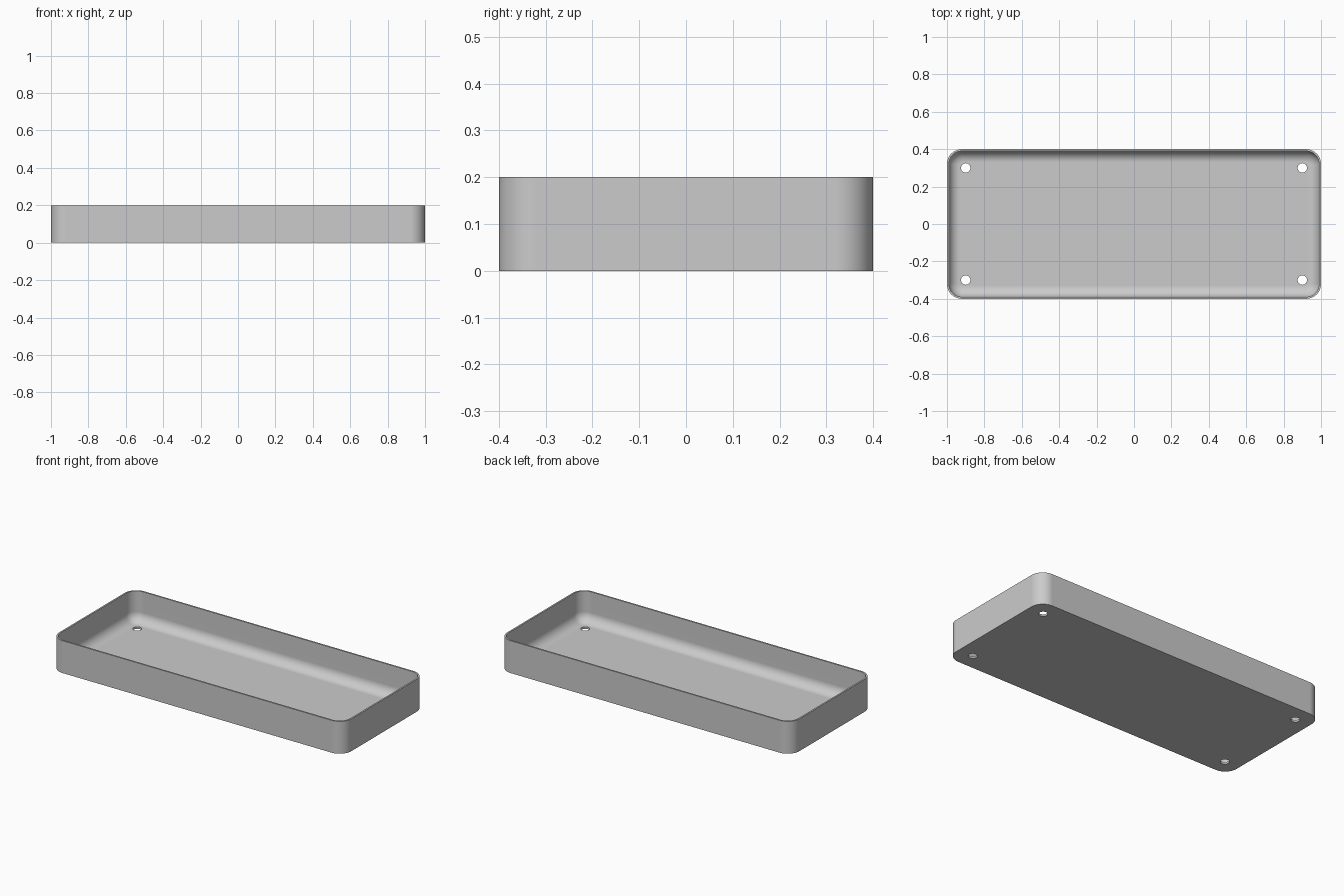
import bpy, bmesh, math

cube = bpy.data.objects.get("Cube")
if cube:
    bpy.data.objects.remove(cube, do_unlink=True)

HALF_X, HALF_Y, HEIGHT = 1.0, 0.4, 0.2
CORNER, WALL, FLOOR, FILLET = 0.08, 0.01, 0.012, 0.06
CORNER_STEPS, FILLET_STEPS = 12, 10

# Single grey material
grey = bpy.data.materials.new("light grey")
grey.use_nodes = True
grey.diffuse_color = (0.6, 0.6, 0.6, 1)
grey.node_tree.nodes["Principled BSDF"].inputs["Base Color"].default_value = grey.diffuse_color


def rounded_ring(bm, inset, z):
    """Rounded rectangle of vertices, moved inwards by inset."""
    radius = CORNER - inset
    ring = []
    for i, (sx, sy) in enumerate([(1, 1), (-1, 1), (-1, -1), (1, -1)]):
        for k in range(CORNER_STEPS + 1):
            a = math.pi / 2 * (i + k / CORNER_STEPS)
            ring.append(bm.verts.new((sx * (HALF_X - CORNER) + radius * math.cos(a),
                                      sy * (HALF_Y - CORNER) + radius * math.sin(a), z)))
    return ring


# Tray shell: outer wall, rim, inner wall and filleted floor lofted in one strip
profile = [(0, 0), (0, HEIGHT), (WALL, HEIGHT)]
for k in range(FILLET_STEPS + 1):
    a = math.pi / 2 * k / FILLET_STEPS
    profile.append((WALL + FILLET * (1 - math.cos(a)), FLOOR + FILLET * (1 - math.sin(a))))

bm = bmesh.new()
rings = [rounded_ring(bm, inset, z) for inset, z in profile]
for low, high in zip(rings, rings[1:]):
    n = len(low)
    for i in range(n):
        j = (i + 1) % n
        bm.faces.new((low[i], low[j], high[j], high[i]))
bm.faces.new(rings[0][::-1])
bm.faces.new(rings[-1])
bmesh.ops.recalc_face_normals(bm, faces=bm.faces)
mesh = bpy.data.meshes.new("tray")
bm.to_mesh(mesh)
bm.free()
mesh.materials.append(grey)
tray = bpy.data.objects.new("tray", mesh)
bpy.context.collection.objects.link(tray)

# Four screw holes through the floor corners
bm = bmesh.new()
for sx in (-1, 1):
    for sy in (-1, 1):
        made = bmesh.ops.create_cone(bm, cap_ends=True, segments=32,
                                     radius1=0.025, radius2=0.025, depth=0.1)
        bmesh.ops.translate(bm, verts=made["verts"], vec=(sx * 0.9, sy * 0.3, 0))
hole_mesh = bpy.data.meshes.new("hole_cutter")
bm.to_mesh(hole_mesh)
bm.free()
hole_mesh.materials.append(grey)
cutter = bpy.data.objects.new("hole_cutter", hole_mesh)
cutter.hide_render = True
bpy.context.collection.objects.link(cutter)

cut = tray.modifiers.new("screw_holes", "BOOLEAN")
cut.operation = "DIFFERENCE"
cut.solver = "EXACT"
cut.object = cutter
bpy.ops.object.select_all(action="DESELECT")
tray.select_set(True)
bpy.context.view_layer.objects.active = tray
bpy.ops.object.modifier_apply(modifier=cut.name)
bpy.data.objects.remove(cutter, do_unlink=True)

# Smooth corners and fillet, crisp rim and holes
bpy.ops.object.shade_smooth_by_angle(angle=math.radians(35))
weighted = tray.modifiers.new("flat_floor_shading", "WEIGHTED_NORMAL")
weighted.keep_sharp = True
